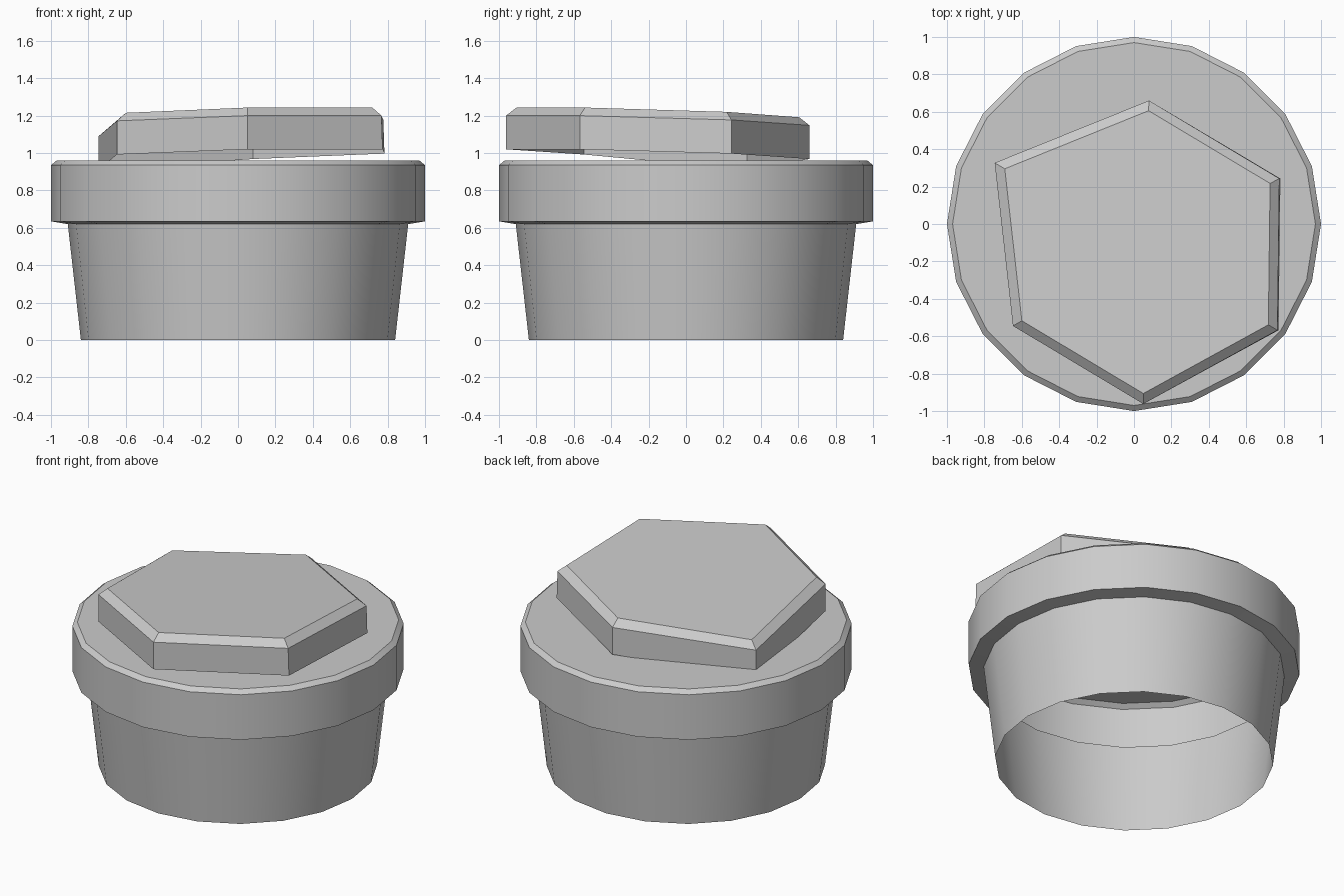
import bpy, bmesh
from math import cos, sin, radians, tau

if "Cube" in bpy.data.objects:
    bpy.data.objects.remove(bpy.data.objects["Cube"])


def build(name, rings):
    """Join closed rings of points with quads and cap the last one; the bottom stays open."""
    bm = bmesh.new()
    loops = [[bm.verts.new(p) for p in ring] for ring in rings]
    n = len(loops[0])
    for low, high in zip(loops, loops[1:]):
        for i in range(n):
            j = (i + 1) % n
            bm.faces.new((low[i], low[j], high[j], high[i]))
    bm.faces.new(loops[-1])
    mesh = bpy.data.meshes.new(name)
    bm.to_mesh(mesh)
    bm.free()
    obj = bpy.data.objects.new(name, mesh)
    bpy.context.collection.objects.link(obj)
    return obj


def circle(r, z, sides=20):
    return [(r * cos(tau * i / sides), r * sin(tau * i / sides), z) for i in range(sides)]


# Tapered hollow cup with overhanging, chamfered rim and closed top
profile = [(0.84, 0), (0.91, 0.62), (1.0, 0.635), (1.0, 0.935), (0.97, 0.96)]
cup = build("cup_body", [circle(r, z) for r, z in profile])
bpy.ops.object.select_all(action='DESELECT')
cup.select_set(True)
bpy.context.view_layer.objects.active = cup
bpy.ops.object.shade_smooth_by_angle(angle=radians(25))

# Loose, tilted hexagonal lid: x, y and shoulder height of each corner
corners = [(0.08, 0.66, 1.148), (0.777, 0.243, 1.177), (0.767, -0.568, 1.20),
           (0.05, -0.962, 1.20), (-0.647, -0.545, 1.172), (-0.745, 0.327, 1.09)]
cx, cy = 0.05, -0.14
lower = [(x + 0.006 * (x > 0.5), y, z - 0.18) for x, y, z in corners]
top = [(cx + (x - cx) * 0.932, cy + (y - cy) * 0.932, z + 0.043) for x, y, z in corners]
# Corners run clockwise, so reverse them for outward faces
build("hex_lid", [ring[::-1] for ring in (lower, corners, top)])
